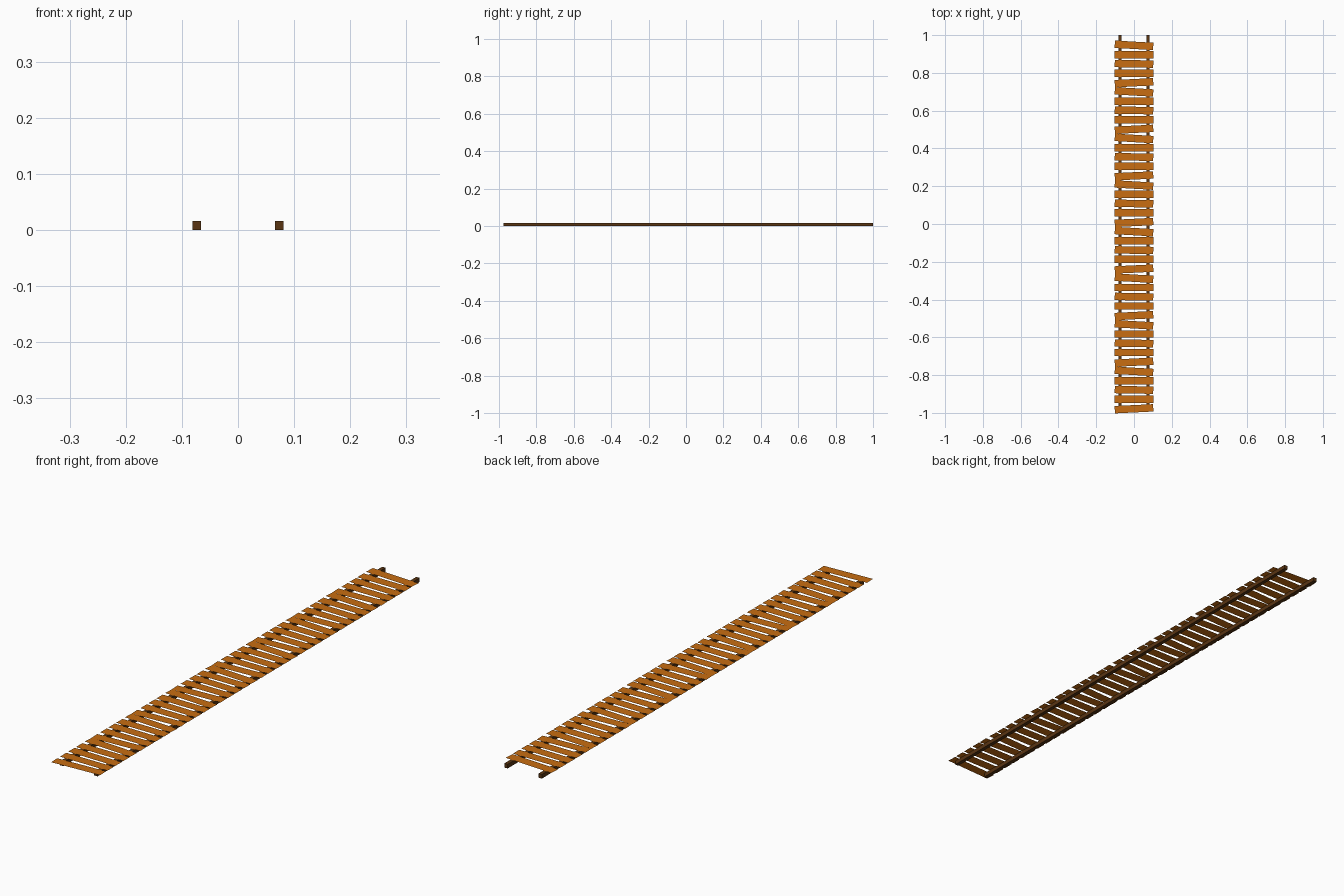
import bpy, bmesh, math
from mathutils import Matrix

if "Cube" in bpy.data.objects:
    bpy.data.objects.remove(bpy.data.objects["Cube"])

def material(name, col):
    m = bpy.data.materials.new(name)
    m.diffuse_color = (*col, 1)
    m.use_nodes = True
    m.node_tree.nodes["Principled BSDF"].inputs["Base Color"].default_value = m.diffuse_color
    return m

orange = material("orange_wood", (0.58, 0.155, 0.006))
brown = material("dark_brown_wood", (0.1, 0.035, 0.006))

def finish(name, bm, mat):
    me = bpy.data.meshes.new(name)
    bm.to_mesh(me)
    bm.free()
    me.materials.append(mat)
    bpy.context.collection.objects.link(bpy.data.objects.new(name, me))

# two long square rails
RAIL_H = 0.0158
for side, x in (("left", -0.0735), ("right", 0.0735)):
    bm = bmesh.new()
    y0, y1 = -0.977, 1.0
    bmesh.ops.create_cube(bm, size=1, matrix=Matrix.Translation((x, (y0 + y1) / 2, RAIL_H / 2))
                          @ Matrix.Diagonal((0.0145, y1 - y0, RAIL_H, 1)))
    finish(side + "_rail", bm, brown)

# flat planks: a crooked group of five, repeated eight times
PLANK_W, PLANK_L, PERIOD = 0.039, 0.204, 0.2466
group = [(0, -3.3), (0.049, 0), (0.098, -1), (0.147, 0), (0.198, 2.8)]
for g in range(8):
    bm = bmesh.new()
    for dy, angle in group:
        y = 0.946 - g * PERIOD - dy
        bmesh.ops.create_grid(bm, x_segments=1, y_segments=1, size=0.5,
                              matrix=Matrix.Translation((0, y, 0.0162))
                              @ Matrix.Rotation(math.radians(angle), 4, 'Z')
                              @ Matrix.Diagonal((PLANK_L, PLANK_W, 1, 1)))
    finish(f"plank_group_{g + 1}", bm, orange)
